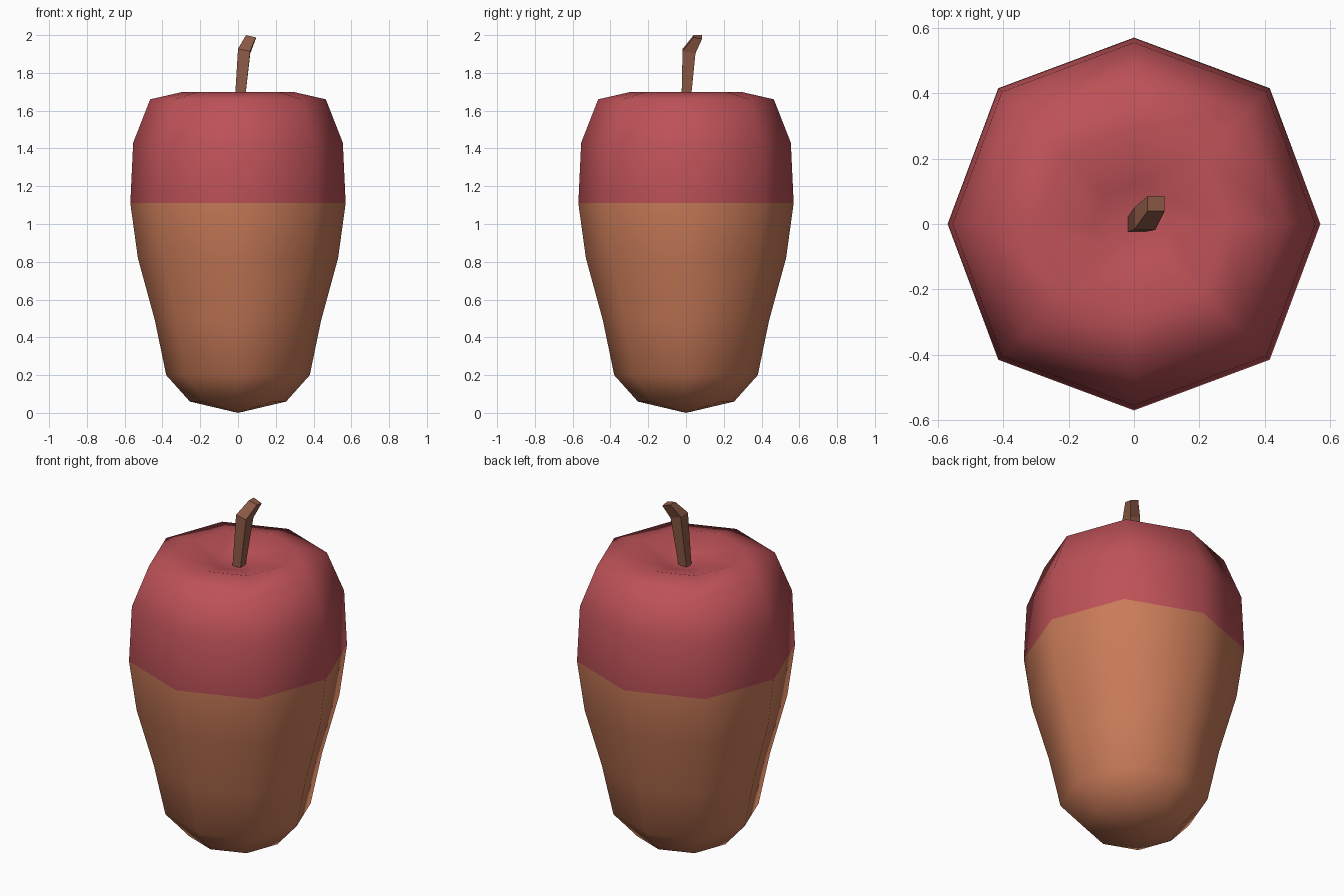
import bpy, bmesh, math

cube = bpy.data.objects.get("Cube")
if cube:
    bpy.data.objects.remove(cube, do_unlink=True)


def material(name, colour):
    m = bpy.data.materials.new(name)
    m.use_nodes = True
    m.diffuse_color = (*colour, 1)
    bsdf = next(n for n in m.node_tree.nodes if n.type == "BSDF_PRINCIPLED")
    bsdf.inputs["Base Color"].default_value = (*colour, 1)
    bsdf.inputs["Roughness"].default_value = 0.9
    return m


def bridge(bm, low, high):
    n = len(low)
    for i in range(n):
        j = (i + 1) % n
        bm.faces.new((low[i], low[j], high[j], high[i]))


def finish(bm, name, mats):
    bmesh.ops.recalc_face_normals(bm, faces=bm.faces)
    mesh = bpy.data.meshes.new(name)
    bm.to_mesh(mesh)
    bm.free()
    for m in mats:
        mesh.materials.append(m)
    obj = bpy.data.objects.new(name, mesh)
    bpy.context.collection.objects.link(obj)
    return obj


nut_brown = material("nut_brown", (0.59, 0.20, 0.10))
cap_red = material("cap_red", (0.51, 0.084, 0.097))
stem_brown = material("stem_brown", (0.27, 0.105, 0.062))

# Nut and cap: an eight-sided turned shape with a dimpled top
SEAM = 1.11
profile = [(0.255, 0.06), (0.38, 0.2), (0.44, 0.49), (0.53, 0.82), (0.57, SEAM),
           (0.555, 1.43), (0.465, 1.66), (0.29, 1.70), (0.12, 1.65)]
bm = bmesh.new()
rings = []
for r, z in profile:
    ring = []
    for k in range(8):
        a = k * math.pi / 4
        s = r * (1.03 if k % 2 else 1)
        ring.append(bm.verts.new((s * math.cos(a), s * math.sin(a), z)))
    rings.append(ring)
for low, high in zip(rings, rings[1:]):
    bridge(bm, low, high)
for ring, z in ((rings[0], 0), (rings[-1], 1.62)):
    tip = bm.verts.new((0, 0, z))
    for k in range(8):
        bm.faces.new((ring[k], ring[(k + 1) % 8], tip))
for f in bm.faces:
    f.smooth = True
    f.material_index = int(f.calc_center_median().z > SEAM)
finish(bm, "nut_with_cap", [nut_brown, cap_red])

# Bent square stem: x range, y range, height and tilt of each section
sections = [((-0.02, 0.03), (-0.025, 0.02), 1.6, 0),
            ((0.0, 0.065), (-0.018, 0.05), 1.915, 0.012),
            ((0.042, 0.094), (0.04, 0.085), 1.988, 0.008)]
bm = bmesh.new()
rings = []
for (x0, x1), (y0, y1), z, tilt in sections:
    corners = [(x0, y0, z + tilt), (x1, y0, z), (x1, y1, z - tilt), (x0, y1, z + tilt)]
    rings.append([bm.verts.new(c) for c in corners])
for v in (rings[-1][0], rings[-1][3]):
    v.co.z = 2.0
for low, high in zip(rings, rings[1:]):
    bridge(bm, low, high)
bm.faces.new(rings[0])
bm.faces.new(rings[-1])
finish(bm, "stem", [stem_brown])
